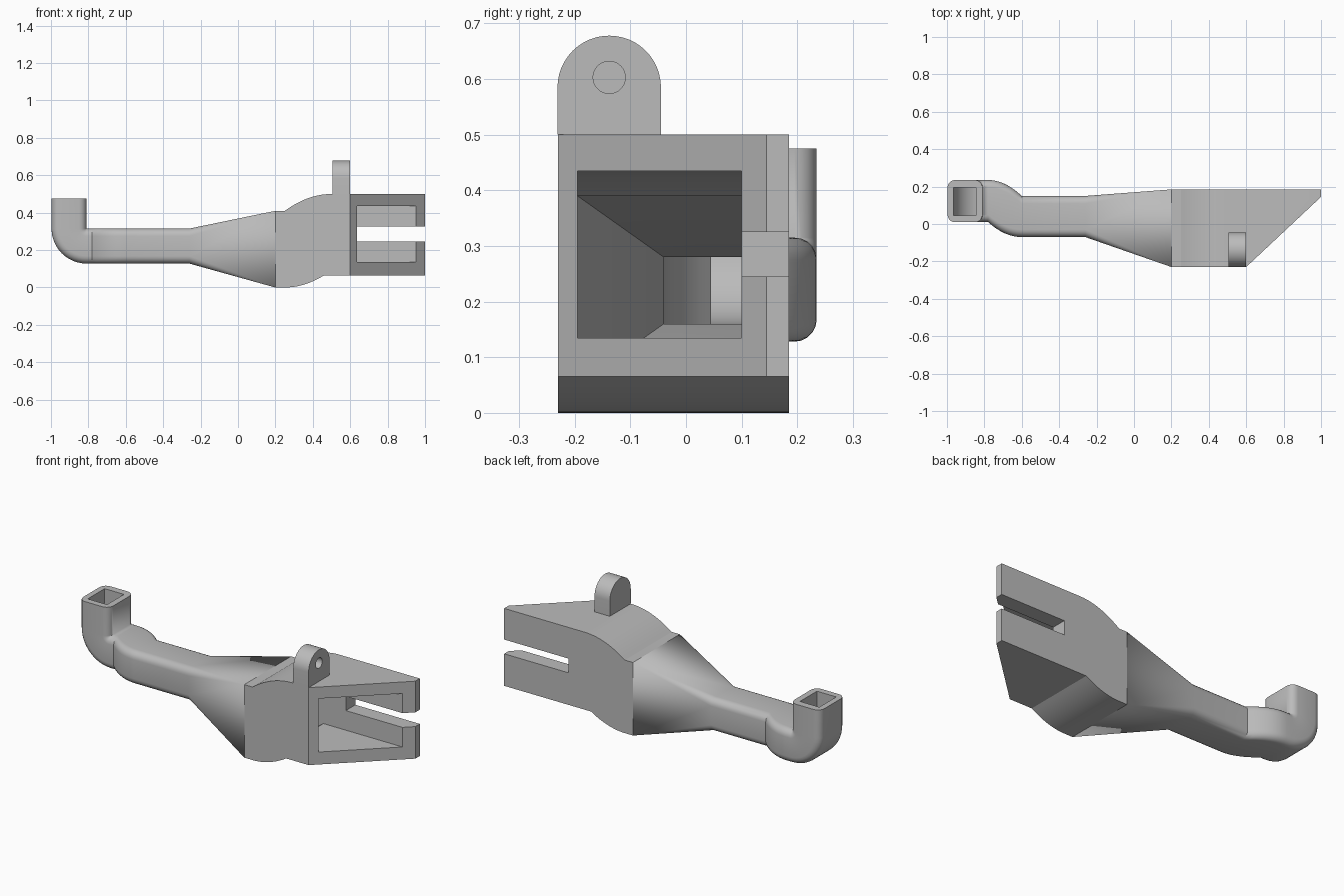
import bpy
import bmesh
from math import sin, cos, pi, radians
from mathutils import Vector

if "Cube" in bpy.data.objects:
    bpy.data.objects.remove(bpy.data.objects["Cube"], do_unlink=True)

grey = bpy.data.materials.new("plain grey")
grey.use_nodes = True
grey.diffuse_color = (0.5, 0.5, 0.5, 1)
grey.node_tree.nodes["Principled BSDF"].inputs["Base Color"].default_value = (0.5, 0.5, 0.5, 1)


def finish(bm, name):
    """Turn a bmesh into a named grey object."""
    bmesh.ops.remove_doubles(bm, verts=bm.verts, dist=1e-5)
    bmesh.ops.recalc_face_normals(bm, faces=bm.faces)
    mesh = bpy.data.meshes.new(name)
    bm.to_mesh(mesh)
    bm.free()
    mesh.materials.append(grey)
    obj = bpy.data.objects.new(name, mesh)
    bpy.context.collection.objects.link(obj)
    return obj


def prism(name, points, offset):
    """Extrude a flat outline by an offset."""
    bm = bmesh.new()
    face = bm.faces.new([bm.verts.new(p) for p in points])
    out = bmesh.ops.extrude_face_region(bm, geom=[face])
    moved = [v for v in out["geom"] if isinstance(v, bmesh.types.BMVert)]
    bmesh.ops.translate(bm, verts=moved, vec=Vector(offset))
    return finish(bm, name)


def cut(target, cutter):
    cutter.hide_render = True
    cutter.hide_viewport = True
    mod = target.modifiers.new("cut " + cutter.name, 'BOOLEAN')
    mod.operation = 'DIFFERENCE'
    mod.solver = 'EXACT'
    mod.object = cutter


def smooth(obj):
    bpy.ops.object.select_all(action='DESELECT')
    obj.select_set(True)
    bpy.context.view_layer.objects.active = obj
    bpy.ops.object.shade_smooth_by_angle(angle=radians(30))


# Duct: rounded rectangular sections swept through the funnel, bends and outlet
STEPS = 5


def section(x, z, tilt, y0, y1, h0, h1, r):
    """Rounded rectangle at (x, z); its height axis leans by tilt."""
    pts = []
    corners = [(y1 - r, h1 - r), (y0 + r, h1 - r), (y0 + r, h0 + r), (y1 - r, h0 + r)]
    for i, (cy, ch) in enumerate(corners):
        for k in range(STEPS + 1):
            a = (i + k / STEPS) * pi / 2
            y, h = cy + r * cos(a), ch + r * sin(a)
            pts.append((x + h * sin(tilt), y, z + h * cos(tilt)))
    return pts


def duct_sections(wide, funnel, bottom, top, y_near, y_far, lip, radius):
    """Sections from the wide end to the outlet."""
    z, px = 0.315, -0.81
    out = [section(0.2, 0, 0, *wide, 0), section(-0.26, z, 0, *funnel, bottom, top, radius)]
    for i in range(9):                       # sideways bend
        t = i / 8
        x = -0.6 - 0.18 * t
        low = funnel[0] + (y_near - funnel[0]) * t ** 2
        high = funnel[1] + (y_far - funnel[1]) * (1 - (1 - t) ** 2)
        out.append(section(x, z, 0, low, high, bottom, top, radius))
    for i in range(13):                      # upward elbow
        out.append(section(px, z, i / 12 * pi / 2, y_near, y_far, bottom, top, radius))
    out.append(section(px, lip, pi / 2, y_near, y_far, bottom, top, radius))
    return out


outer = duct_sections((-0.23, 0.185, 0, 0.41), (-0.07, 0.15), -0.187, 0, 0.01, 0.235, 0.475, 0.04)
inner = duct_sections((-0.195, 0.10, 0.05, 0.39), (-0.04, 0.10), -0.155, -0.035, 0.045, 0.195, 0.475, 0)

bm = bmesh.new()
rings = [[bm.verts.new(p) for p in s] for s in outer + inner[::-1]]
for a, b in zip(rings, rings[1:] + rings[:1]):
    n = len(a)
    for i in range(n):
        j = (i + 1) % n
        bm.faces.new((a[i], a[j], b[j], b[i]))
bmesh.ops.dissolve_degenerate(bm, dist=1e-6, edges=bm.edges)
duct = finish(bm, "duct")
smooth(duct)


# Intake housing: side profile with curved shoulders, extruded across
def side_profile(start, end, low, low_end, high, high_end, y):
    n = 12
    pts = [(start, y, low)]
    pts += [(0.25 + 0.21 * i / n, y, low + (low_end - low) * (i / n) ** 2) for i in range(n + 1)]
    pts += [(end, y, low_end), (end, y, high_end)]
    pts += [(0.5 - 0.25 * i / n, y, high_end - (high_end - high) * (i / n) ** 2) for i in range(n + 1)]
    pts.append((start, y, high))
    return pts


housing = prism("intake_housing", side_profile(0.2, 1, 0, 0.065, 0.41, 0.5, -0.23), (0, 0.415, 0))
cavity = prism("cavity_cutter", side_profile(0.15, 1.1, 0.05, 0.135, 0.39, 0.435, -0.195), (0, 0.295, 0))
slant = prism("slant_cutter",
              [(0.6, -0.23, -0.1), (1.08, 0.22, -0.1), (1.2, -0.4, -0.1), (0.6, -0.4, -0.1)], (0, 0, 0.8))
slot = prism("slot_cutter",
             [(0.6, 0.05, 0.245), (1.1, 0.05, 0.245), (1.1, 0.3, 0.245), (0.6, 0.3, 0.245)], (0, 0, 0.08))
for cutter in (cavity, slant, slot):
    cut(housing, cutter)
smooth(housing)


# Mounting lug with a blind hole
def arc(x, y, z, r, sweep, n):
    return [(x, y + r * cos(sweep * i / n), z + r * sin(sweep * i / n)) for i in range(n + 1)]


lug = prism("mounting_lug",
            arc(0.505, -0.138, 0.585, 0.093, pi, 24) + [(0.505, -0.231, 0.5), (0.505, -0.045, 0.5)],
            (0.095, 0, 0))
hole = prism("hole_cutter", arc(0.55, -0.138, 0.603, 0.029, 2 * pi, 32)[:-1], (0.1, 0, 0))
cut(lug, hole)
smooth(lug)
